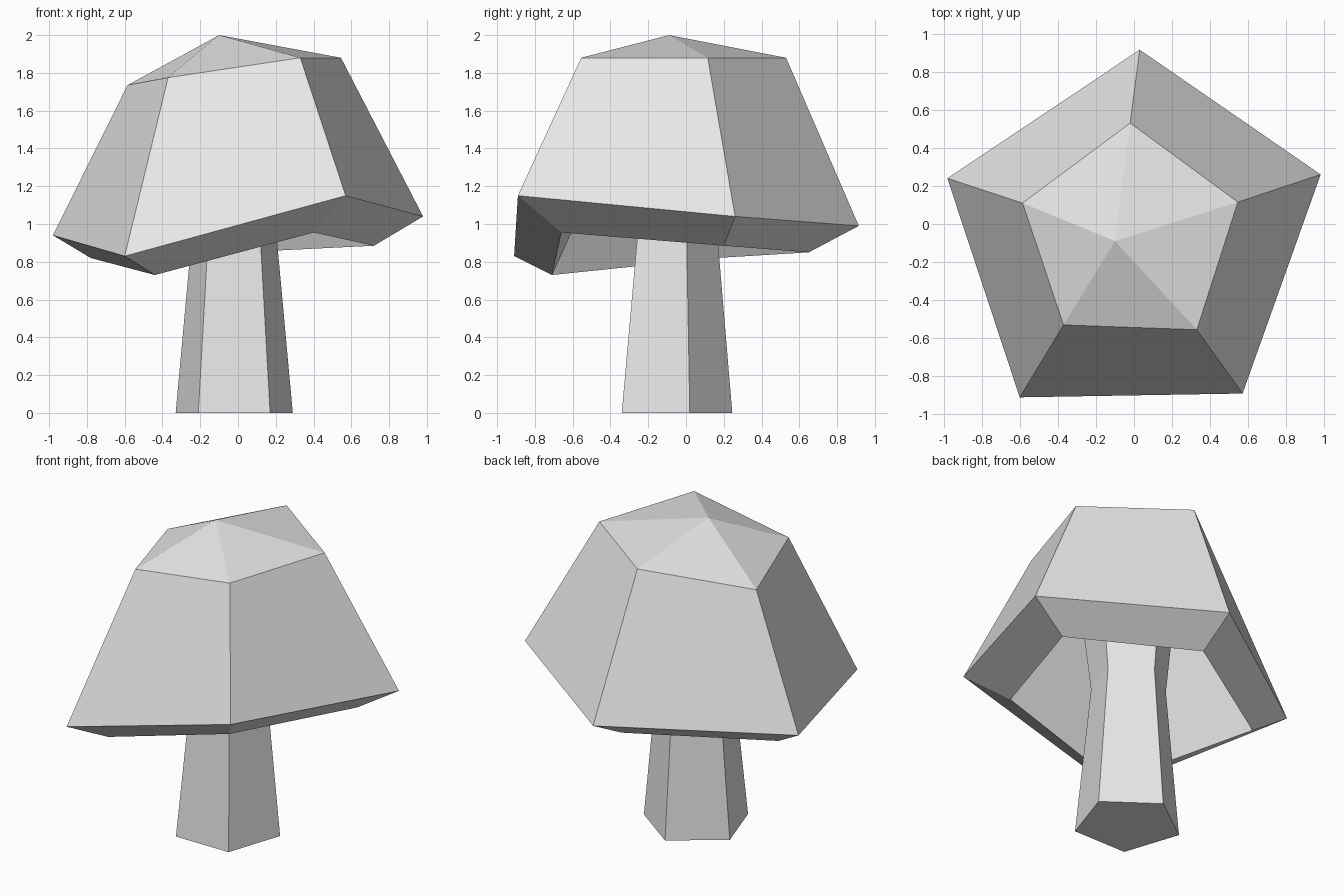
import bpy
import bmesh
from mathutils import Vector

cube = bpy.data.objects.get("Cube")
if cube:
    bpy.data.objects.remove(cube, do_unlink=True)

# One plain material
grey = bpy.data.materials.new("light_grey")
grey.use_nodes = True
grey.diffuse_color = (0.8, 0.8, 0.8, 1)
grey.node_tree.nodes["Principled BSDF"].inputs["Base Color"].default_value = (0.8, 0.8, 0.8, 1)


def loft(name, rings, start_tip=None, end_tip=None):
    """Bridge equal-sided rings, closing each end with a fan or a flat face."""
    bm = bmesh.new()
    loops = [[bm.verts.new(p) for p in ring] for ring in rings]
    n = len(loops[0])
    for low, high in zip(loops, loops[1:]):
        for i in range(n):
            j = (i + 1) % n
            bm.faces.new((low[i], low[j], high[j], high[i]))
    for loop, tip in ((loops[0], start_tip), (loops[-1], end_tip)):
        if tip is None:
            bm.faces.new(loop)
        else:
            peak = bm.verts.new(tip)
            for i in range(n):
                bm.faces.new((loop[i], loop[(i + 1) % n], peak))
    bmesh.ops.recalc_face_normals(bm, faces=bm.faces)
    mesh = bpy.data.meshes.new(name)
    bm.to_mesh(mesh)
    bm.free()
    mesh.materials.append(grey)
    obj = bpy.data.objects.new(name, mesh)
    bpy.context.collection.objects.link(obj)
    return obj


# Cap: tilted five-sided shell with a thick rim and a hollow underside
crown = [(-0.02, 0.53, 1.88), (-0.585, 0.11, 1.735), (-0.37, -0.53, 1.775),
         (0.33, -0.555, 1.88), (0.545, 0.115, 1.88)]
rim = [(0.03, 0.915, 0.99), (-0.98, 0.24, 0.94), (-0.6, -0.91, 0.83),
       (0.57, -0.89, 1.15), (0.98, 0.26, 1.04)]
lip = [(0.01, 0.65, 0.85), (-0.78, 0.16, 0.82), (-0.44, -0.71, 0.73),
       (0.40, -0.66, 0.955), (0.72, 0.20, 0.885)]
ceiling = [(x * 0.64 - 0.01, y * 0.64 - 0.01, z - 0.25) for x, y, z in crown]
loft("mushroom_cap", [crown, rim, lip, ceiling],
     start_tip=(-0.1, -0.09, 2.0), end_tip=(-0.08, -0.06, 1.73))

# Stem: five-sided, narrowing to a neck and widening again inside the cap
foot = [(-0.02, 0.245), (-0.33, 0.02), (-0.21, -0.34), (0.17, -0.34), (0.29, 0.02)]
centre = Vector((-0.02, -0.04))


def stem_ring(z, scale):
    return [(*(centre + (Vector(p) - centre) * scale), z) for p in foot]


loft("mushroom_stem", [stem_ring(0, 1), stem_ring(0.95, 0.72), stem_ring(1.62, 0.94)])
